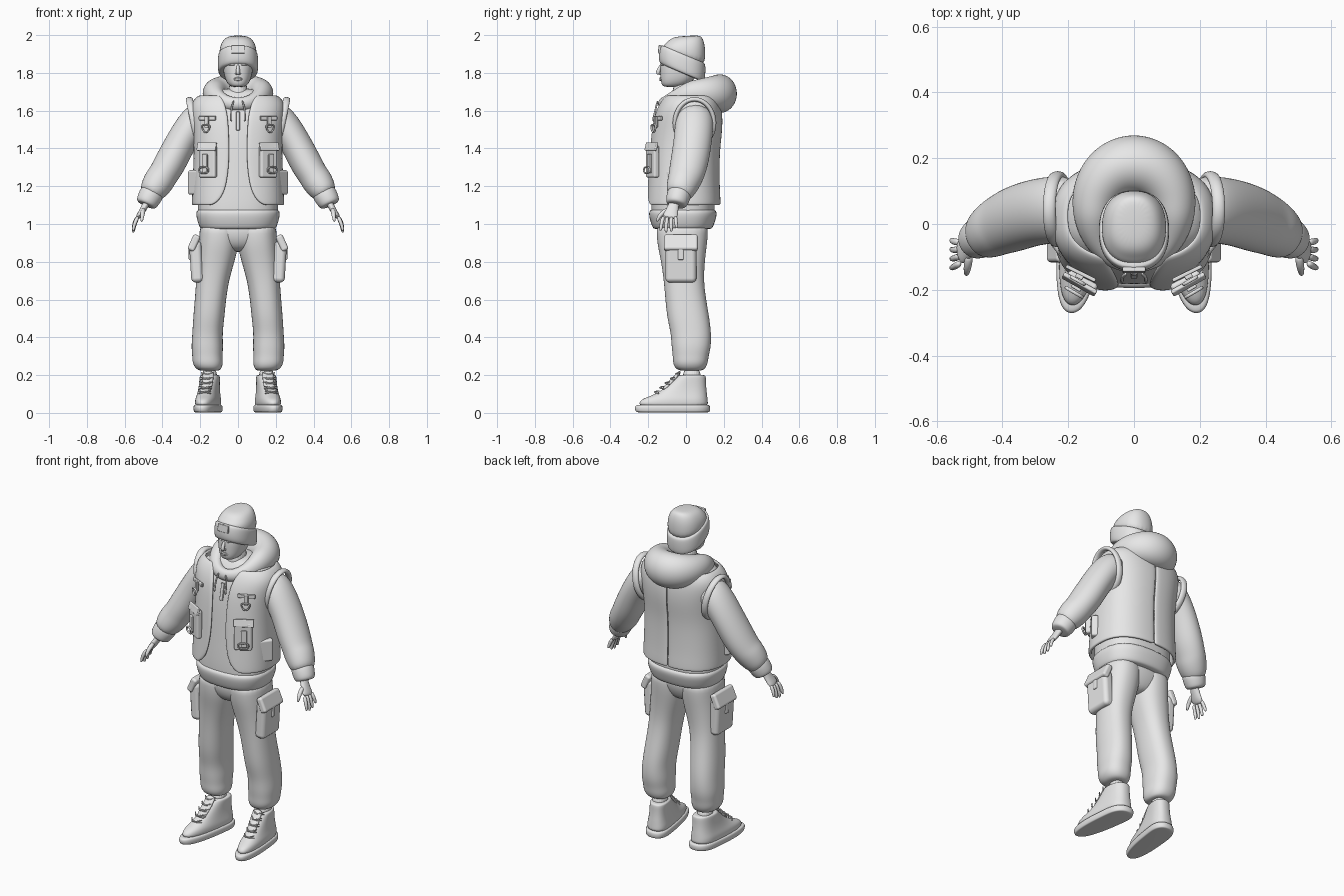
import bpy, bmesh, math
from math import sin, cos, pi
from mathutils import Vector, Matrix

if "Cube" in bpy.data.objects:
    bpy.data.objects.remove(bpy.data.objects["Cube"], do_unlink=True)

clay = bpy.data.materials.new("light_grey")
clay.use_nodes = True
clay.diffuse_color = (0.8, 0.8, 0.8, 1)
clay.node_tree.nodes["Principled BSDF"].inputs["Base Color"].default_value = clay.diffuse_color


def finish(name, bm, mirror=False, subdiv=0, bevel=0, thick=0):
    """Turn a bmesh into a smooth object with its modifiers."""
    bmesh.ops.recalc_face_normals(bm, faces=bm.faces)
    mesh = bpy.data.meshes.new(name)
    bm.to_mesh(mesh)
    bm.free()
    mesh.materials.append(clay)
    for face in mesh.polygons:
        face.use_smooth = True
    obj = bpy.data.objects.new(name, mesh)
    bpy.context.collection.objects.link(obj)
    if thick:
        obj.modifiers.new("thickness", "SOLIDIFY").thickness = thick
        obj.modifiers["thickness"].offset = 0
    if bevel:
        mod = obj.modifiers.new("bevel", "BEVEL")
        mod.width, mod.segments, mod.harden_normals = bevel, 3, True
    if subdiv:
        mod = obj.modifiers.new("smooth", "SUBSURF")
        mod.levels = mod.render_levels = subdiv
    if mirror:
        obj.modifiers.new("mirror", "MIRROR")
    return obj


def skin(name, rings, closed=False, wrap=True, **opts):
    """Join rings of points into a surface."""
    bm = bmesh.new()
    rows = [[bm.verts.new(p) for p in ring] for ring in rings]
    count = len(rows[0])
    pairs = list(zip(rows, rows[1:])) + ([(rows[-1], rows[0])] if closed else [])
    for low, high in pairs:
        for i in range(count if wrap else count - 1):
            j = (i + 1) % count
            bm.faces.new((low[i], low[j], high[j], high[i]))
    if wrap and not closed:
        bm.faces.new(rows[0])
        bm.faces.new(rows[-1])
    return finish(name, bm, **opts)


def power(value, n):
    return math.copysign(abs(value) ** (2 / n), value)


def oval(a, z, xc, rx, front, back, shear=0, n=2.3, yc=None, skew=0):
    """Point at angle a on a level oval; front is -y."""
    mid = (front + back) / 2 if yc is None else yc
    s = power(sin(a), n)
    y = mid + s * ((back - mid) if s > 0 else (mid - front))
    return Vector((xc + rx * power(cos(a), n) - skew * y, y, z + shear * y))


def stack(name, levels, sides=24, closed=False, mirror=False, subdiv=2, **shape):
    angles = [2 * pi * i / sides for i in range(sides)]
    rings = [[oval(a, *lv, **shape) for a in angles] for lv in levels]
    return skin(name, rings, closed=closed, mirror=mirror, subdiv=subdiv)


def tube(name, path, radii, ref=(0, 1, 0), sides=12, closed=False, **opts):
    """Sweep ovals along a path; the second radius lies along ref."""
    pts = [Vector(p) for p in path]
    if not isinstance(radii, list):
        radii = [radii] * len(pts)
    rings = []
    for i, p in enumerate(pts):
        if closed:
            t = pts[(i + 1) % len(pts)] - pts[i - 1]
        else:
            t = pts[min(i + 1, len(pts) - 1)] - pts[max(i - 1, 0)]
        u = t.cross(Vector(ref)).normalized()
        v = u.cross(t).normalized()
        ru, rv = radii[i] if isinstance(radii[i], tuple) else (radii[i], radii[i])
        rings.append([p + u * ru * cos(k * 2 * pi / sides) + v * rv * sin(k * 2 * pi / sides)
                      for k in range(sides)])
    opts.setdefault("subdiv", 1)
    return skin(name, rings, closed=closed, **opts)


def box(name, place, size, bevel=0.006, mirror=True):
    bm = bmesh.new()
    bmesh.ops.create_cube(bm, size=1, matrix=place @ Matrix.Diagonal((*size, 1)))
    return finish(name, bm, mirror=mirror, bevel=bevel)


# Head, face and neck
stack("head", [(1.725, 0, .03, -.115, -.03), (1.735, 0, .05, -.128, 0), (1.76, 0, .066, -.135, .04),
               (1.8, 0, .077, -.136, .07), (1.85, 0, .083, -.138, .085), (1.92, 0, .08, -.12, .09),
               (1.95, 0, .05, -.08, .06)])
stack("neck", [(1.55, 0, .06, -.08, .06), (1.65, 0, .052, -.075, .05), (1.77, 0, .052, -.07, .05)])
tube("nose", [(0, -.13, 1.845), (0, -.141, 1.825), (0, -.15, 1.802), (0, -.143, 1.79)],
     [.007, .009, .013, .008], ref=(1, 0, 0))
tube("nostril", [(.006, -.138, 1.797), (.014, -.134, 1.796)], .008, mirror=True)
for side, z in (("upper", 1.772), ("lower", 1.763)):
    tube(side + "_lip", [(-.026, -.125, 1.767), (-.012, -.135, z), (0, -.137, z),
                         (.012, -.135, z), (.026, -.125, 1.767)], [.002, .005, .006, .005, .002])
tube("eye", [(.018, -.126, 1.824), (.032, -.123, 1.825), (.046, -.117, 1.824)],
     [.003, .008, .003], mirror=True)
tube("brow", [(.012, -.132, 1.842), (.032, -.128, 1.847), (.054, -.114, 1.842)],
     [.004, .007, .003], mirror=True)

# Knitted hat with turned-up brim and plain patch
stack("hat_brim", [(1.79, 0, .092, -.125, .085, -.42), (1.793, 0, .106, -.144, .098, -.42),
                   (1.84, 0, .109, -.147, .104, -.42), (1.89, 0, .106, -.138, .104, -.42),
                   (1.896, 0, .096, -.125, .095, -.42)])
stack("hat_crown", [(1.86, 0, .098, -.128, .097, -.42), (1.92, 0, .1, -.122, .104, -.2),
                    (1.955, 0, .09, -.104, .1, -.04), (1.985, 0, .07, -.085, .087, .06),
                    (1.996, 0, .035, -.05, .065, .06)])
box("hat_patch", Matrix.Translation((0, -.14, 1.925)) @ Matrix.Rotation(-.12, 4, "X"),
    (.07, .014, .044), .004, mirror=False)

# Hoodie body, hem band and hood
TORSO = [(.99, .2, -.17, .14), (1.03, .212, -.185, .15), (1.12, .216, -.185, .155),
         (1.25, .21, -.175, .148), (1.4, .205, -.165, .152), (1.5, .21, -.155, .165),
         (1.58, .222, -.14, .165), (1.64, .222, -.115, .155), (1.69, .17, -.08, .13),
         (1.72, .08, -.05, .08)]
stack("hoodie_body", [(z, 0, rx, f, b) for z, rx, f, b in TORSO], n=2.5)
stack("hoodie_hem", [(.972, 0, .185, -.16, .125), (.975, 0, .203, -.177, .142), (1.02, 0, .218, -.192, .157),
                     (1.06, 0, .226, -.2, .168), (1.09, 0, .212, -.185, .15)], n=2.5)
hood_path, hood_size = [], []
for i in range(24):
    a = 2 * pi * i / 24
    s = (1 + sin(a)) / 2
    hood_path.append((.125 * cos(a), .03 + .15 * sin(a), 1.635 + .055 * min(1, 2 * s)))
    hood_size.append((.03 + .065 * s, .035 + .07 * s))
tube("hood", hood_path, hood_size, ref=(0, 0, 1), sides=16, closed=True, subdiv=2)
tube("drawstring", [(.022, -.15, 1.655), (.034, -.158, 1.62), (.037, -.168, 1.58), (.036, -.175, 1.54)],
     [.005, .005, .005, .007], mirror=True)
box("front_placket", Matrix.Translation((0, -.152, 1.545)) @ Matrix.Rotation(-.19, 4, "X"),
    (.02, .01, .1), .003, mirror=False)


# Open vest, wrapped around the hoodie
def torso_at(z, grow=.02):
    for (z0, *p), (z1, *q) in zip(TORSO, TORSO[1:]):
        if z0 <= z <= z1:
            rx, f, b = [m + (k - m) * (z - z0) / (z1 - z0) for m, k in zip(p, q)]
            return rx + grow, f - grow, b + grow


EDGE = [(1.1, .14), (1.115, .11), (1.15, .082), (1.2, .062), (1.3, .047), (1.4, .045),
        (1.5, .048), (1.58, .054), (1.64, .07), (1.68, .09)]
vest_rows = []
for z, edge in EDGE:
    rx, f, b = torso_at(z)
    start = -math.acos((edge / rx) ** 1.25)
    vest_rows.append([oval(start + (pi / 2 - start) * i / 20, z, 0, rx, f, b, n=2.5) for i in range(21)])
for row in vest_rows:
    row[-1].x = 0
skin("vest", vest_rows, wrap=False, thick=.018, subdiv=2, mirror=True)
rim = [(.232 + .026 * cos(a), .045 + .105 * sin(a), 1.535 + .127 * cos(a))
       for a in [2 * pi * i / 20 for i in range(20)]]
tube("vest_armhole", rim, (.013, .02), ref=(1, 0, 0), closed=True, mirror=True)


def on_vest(x, z, out=0.0):
    """Frame lying on the front of the vest."""
    rx, f, b = torso_at(z, .03)

    def depth(px):
        return (f + b) / 2 - (b - f) / 2 * (1 - (px / rx) ** 2.5) ** .4
    yaw = math.atan2(depth(x + .02) - depth(x - .02), .04)
    return Matrix.Translation((x, depth(x), z)) @ Matrix.Rotation(yaw, 4, "Z") @ Matrix.Translation((0, -out, 0))


def loop(name, frame, corners, radius):
    tube(name, [frame @ Vector((x, 0, z)) for x, z in corners], radius, closed=True, sides=8, mirror=True)


# Vest pockets, straps, rings and buckles
box("chest_pocket", on_vest(.155, 1.33, .008), (.1, .035, .17), .012)
box("pocket_flap", on_vest(.155, 1.41, .022) @ Matrix.Rotation(-.25, 4, "X"), (.115, .014, .045), .005)
box("lower_strap", on_vest(.16, 1.32, .03), (.032, .012, .1), .004)
loop("buckle", on_vest(.16, 1.285, .043), [(-.028, -.017), (.028, -.017), (.03, 0), (.028, .017),
                                          (-.028, .017), (-.03, 0)], .006)
box("chest_webbing", on_vest(.16, 1.56, .004), (.1, .012, .022), .004)
box("ring_strap", on_vest(.16, 1.54, .012), (.024, .014, .06), .004)
loop("strap_ring", on_vest(.16, 1.505, .022), [(-.03, .02), (0, .022), (.03, .02), (.018, -.01), (0, -.025),
                                             (-.018, -.01)], .006)
box("side_pocket", Matrix.Translation((.222, -.07, 1.22)) @ Matrix.Rotation(.9, 4, "Z"), (.1, .04, .13), .012)

# Sleeves, cuffs and hands
tube("sleeve", [(.17, .05, 1.6), (.23, .045, 1.545), (.3, .037, 1.44), (.36, .017, 1.32), (.4, 0, 1.255),
                (.418, -.01, 1.228), (.45, -.03, 1.18), (.475, -.045, 1.145)],
     [(.075, .09), (.088, .105), (.083, .103), (.087, .103), (.08, .095), (.084, .09), (.075, .08), (.052, .06)],
     sides=16, mirror=True, subdiv=2)
tube("cuff", [(.448, -.03, 1.175), (.455, -.034, 1.164), (.478, -.047, 1.124), (.488, -.052, 1.105),
              (.49, -.053, 1.1)], [.055, .067, .062, .055, .04], sides=16, mirror=True, subdiv=2)
tube("palm", [(.472, -.055, 1.135), (.495, -.068, 1.09), (.515, -.08, 1.055), (.534, -.087, 1.03)],
     [(.022, .028), (.018, .029), (.017, .04), (.012, .04)], mirror=True, subdiv=2)
for i, finger in enumerate(("little", "ring", "middle", "index")):
    reach = (.05, .068, .073, .064)[i]
    y = -.055 - .021 * i
    tube(finger + "_finger", [(.528, y, 1.042), (.546, y - .004 * i, 1.04 - reach * .5),
                              (.555, y + .006 - .007 * i, 1.035 - reach), (.553, y + .006 - .008 * i, 1.028 - reach)],
         [.012, .011, .009, .005], sides=8, mirror=True)
tube("thumb", [(.5, -.09, 1.08), (.505, -.125, 1.06), (.508, -.146, 1.035), (.51, -.155, 1.01)],
     [.014, .014, .011, .006], ref=(1, 0, 0), sides=8, mirror=True)

# Trousers with cargo pockets
stack("pelvis", [(.85, 0, .06, -.09, .06), (.89, 0, .15, -.135, .09), (.95, 0, .195, -.155, .115),
                 (1.03, 0, .19, -.15, .11)])
stack("trouser_leg", [(.222, .15, .045, -.02, .075), (.23, .155, .066, -.055, .1), (.262, .16, .082, -.07, .116),
                      (.3, .162, .08, -.07, .12), (.35, .163, .085, -.077, .133), (.42, .162, .08, -.08, .134),
                      (.5, .155, .083, -.1, .125), (.6, .146, .083, -.11, .107), (.7, .135, .087, -.118, .094),
                      (.8, .117, .099, -.132, .1), (.88, .104, .106, -.15, .11), (.95, .1, .105, -.158, .118),
                      (1.01, .1, .1, -.155, .115)], mirror=True)
box("cargo_pocket", Matrix.Translation((.22, -.027, .8)) @ Matrix.Rotation(.06, 4, "Y"), (.066, .165, .22), .025)
box("cargo_flap", Matrix.Translation((.233, -.027, .9)) @ Matrix.Rotation(-.42, 4, "Y"), (.04, .18, .09), .014)
box("cargo_strap", Matrix.Translation((.25, -.027, .85)), (.022, .03, .08), .006)

# High-top shoes: ankle, upper, sole, tongue and laces
SHOE = dict(mirror=True, yc=.03, skew=.12, n=2.4)
stack("ankle", [(.12, .152, .043, -.02, .085), (.25, .15, .043, -.02, .08)], mirror=True)
stack("shoe_upper", [(.025, .157, .062, -.255, .118), (.06, .157, .064, -.25, .116), (.078, .157, .062, -.225, .114),
                     (.098, .156, .058, -.165, .112), (.13, .155, .054, -.115, .108), (.165, .154, .053, -.075, .106),
                     (.195, .153, .053, -.045, .106), (.202, .153, .047, -.035, .098)], **SHOE)
stack("shoe_sole", [(.002, .157, .062, -.255, .118), (.004, .157, .068, -.268, .126), (.022, .157, .072, -.275, .13),
                    (.04, .157, .07, -.272, .127), (.044, .157, .06, -.25, .115)], **SHOE)
tube("shoe_tongue", [(.17, -.13, .112), (.163, -.085, .155), (.158, -.045, .2), (.157, -.03, .222)],
     [(.03, .012), (.03, .014), (.032, .011), (.026, .006)], ref=(0, -.7, .7), mirror=True)
for i in range(5):
    y, z = -.16 + .028 * i, .11 + .024 * i
    x = .157 - .12 * y
    for lean in (-1, 1):
        tube("shoe_lace", [(x - .036, y + .022, z - .008 * lean), (x - .015, y - .008, z - .002 * lean),
                           (x + .015, y - .008, z + .002 * lean), (x + .036, y + .022, z + .008 * lean)],
             .0045, ref=(0, 0, 1), sides=6, mirror=True)
